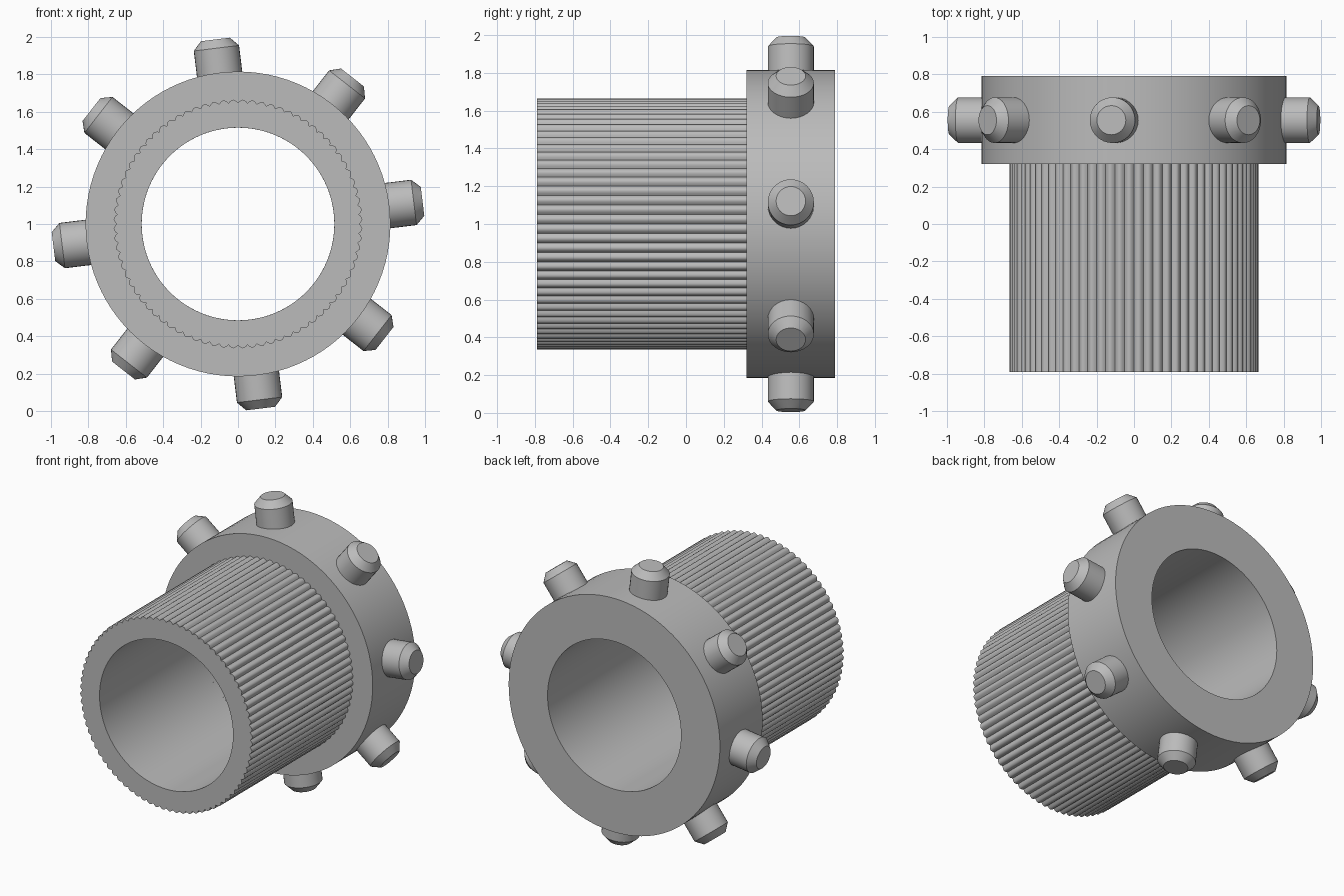
import bpy, bmesh, math
from mathutils import Matrix

if "Cube" in bpy.data.objects:
    bpy.data.objects.remove(bpy.data.objects["Cube"])

CENTRE_Z = 1.0
BORE, SLEEVE, COLLAR = 0.515, 0.665, 0.815
FRONT, STEP, BACK = -0.79, 0.32, 0.79
TEETH, PER_TOOTH = 80, 6

grey = bpy.data.materials.new("plain grey")
grey.use_nodes = True
grey.diffuse_color = (0.5, 0.5, 0.5, 1)
grey.node_tree.nodes["Principled BSDF"].inputs["Base Color"].default_value = (0.5, 0.5, 0.5, 1)


def finish(name, bm, angle):
    bmesh.ops.recalc_face_normals(bm, faces=bm.faces)
    mesh = bpy.data.meshes.new(name)
    bm.to_mesh(mesh)
    bm.free()
    mesh.materials.append(grey)
    obj = bpy.data.objects.new(name, mesh)
    bpy.context.collection.objects.link(obj)
    bpy.ops.object.select_all(action="DESELECT")
    obj.select_set(True)
    bpy.context.view_layer.objects.active = obj
    bpy.ops.object.shade_smooth_by_angle(angle=math.radians(angle))
    return obj


def loop(bm, y, count, radius_at):
    verts = []
    for i in range(count):
        a = math.tau * i / count
        r = radius_at(i)
        verts.append(bm.verts.new((r * math.cos(a), y, CENTRE_Z + r * math.sin(a))))
    return verts


def tube(name, y0, y1, count, outer, angle):
    """Hollow tube along y whose outer radius follows a function."""
    bm = bmesh.new()
    inner = lambda i: BORE
    loops = [loop(bm, y0, count, inner), loop(bm, y0, count, outer),
             loop(bm, y1, count, outer), loop(bm, y1, count, inner)]
    for k in range(4):
        a, b = loops[k], loops[(k + 1) % 4]
        for i in range(count):
            j = (i + 1) % count
            bm.faces.new((a[i], a[j], b[j], b[i]))
    return finish(name, bm, angle)


# Splined sleeve with fine rounded ridges
def ridge(i):
    return SLEEVE - 0.017 * (1 - abs(math.sin(math.pi * i / PER_TOOTH)))


tube("splined_sleeve", FRONT, STEP, TEETH * PER_TOOTH, ridge, 35)

# Plain collar at the back
tube("collar", STEP, BACK, 96, lambda i: COLLAR, 35)


# Chamfered pegs around the collar
def peg(index):
    bm = bmesh.new()
    profile = [(0.78, 0.122), (0.947, 0.122), (0.994, 0.078)]
    sides = 32
    rings = []
    for height, radius in profile:
        rings.append([bm.verts.new((radius * math.cos(math.tau * i / sides),
                                    radius * math.sin(math.tau * i / sides), height))
                      for i in range(sides)])
    for a, b in zip(rings, rings[1:]):
        for i in range(sides):
            j = (i + 1) % sides
            bm.faces.new((a[i], a[j], b[j], b[i]))
    bm.faces.new(rings[0])
    bm.faces.new(rings[-1])
    turn = Matrix.Rotation(math.radians(-7 + 45 * index), 4, "Y")
    bm.transform(Matrix.Translation((0, 0.555, CENTRE_Z)) @ turn)
    finish(f"peg_{index + 1}", bm, 30)


for n in range(8):
    peg(n)
